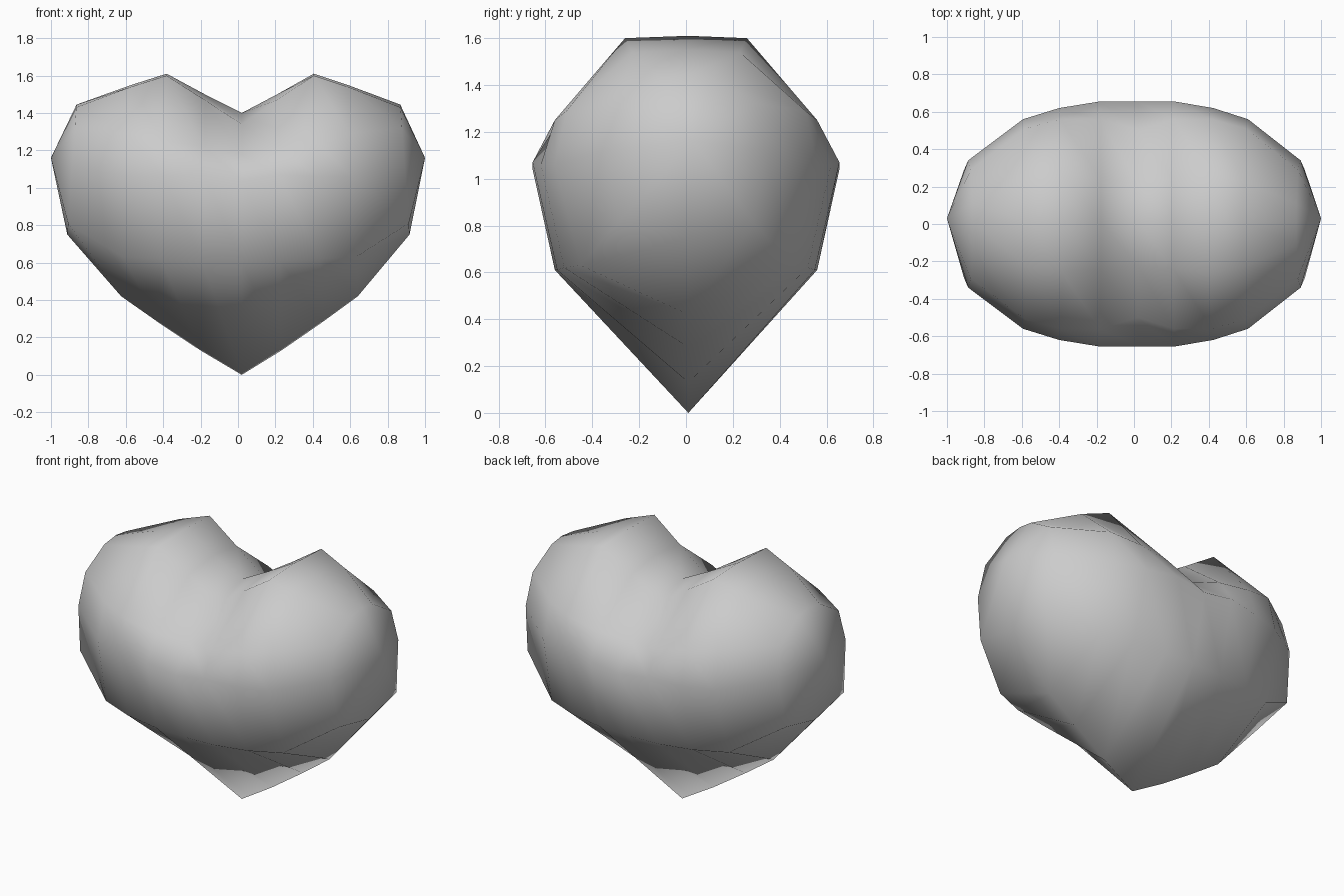
import bpy
import bmesh

cube = bpy.data.objects.get("Cube")
if cube:
    bpy.data.objects.remove(cube, do_unlink=True)


def make_material(name, colour):
    mat = bpy.data.materials.new(name)
    mat.use_nodes = True
    mat.diffuse_color = colour
    mat.node_tree.nodes["Principled BSDF"].inputs["Base Color"].default_value = colour
    return mat


# Half sections from the cleft out to the side:
# x, keel z, then (half depth, z) of lower flank, waist, shoulder, crown, then top z
HALF = [
    (0.0, 0.0, [(0.56, 0.61), (0.655, 1.04), (0.5, 1.18), (0.22, 1.34)], 1.4),
    (0.2, 0.13, [(0.55, 0.61), (0.655, 1.07), (0.56, 1.22), (0.24, 1.47)], 1.5),
    (0.41, 0.28, [(0.52, 0.62), (0.62, 1.06), (0.56, 1.25), (0.26, 1.6)], 1.61),
    (0.6, 0.42, [(0.45, 0.63), (0.56, 1.06), (0.51, 1.29), (0.23, 1.54)], 1.55),
    (0.89, 0.75, [(0.29, 0.81), (0.34, 1.12), (0.29, 1.32), (0.11, 1.43)], 1.445),
]


def add_section(bm, side, section):
    """One closed loop in depth and height, leaning inward towards the top."""
    x, keel, flank, top = section
    loop = [(0.01, keel)]
    loop += [(y, z) for y, z in flank]
    loop += [(0.01, top)]
    loop += [(-y, z) for y, z in reversed(flank)]
    shift = 0.02 * (1 - x)
    lean = 0.08 * x
    return [bm.verts.new((side * (x - lean * (z - 1.1)) + shift, y, z)) for y, z in loop]


# Loft the sections from one side tip to the other
bm = bmesh.new()
loops = [add_section(bm, -1, s) for s in reversed(HALF[1:])]
loops += [add_section(bm, 1, s) for s in HALF]
count = len(loops[0])
for a, b in zip(loops, loops[1:]):
    for i in range(count):
        j = (i + 1) % count
        bm.faces.new((a[i], a[j], b[j], b[i]))

# Close each side with a fan to a rounded tip
for side, loop in ((-1, loops[0]), (1, loops[-1])):
    tip = bm.verts.new((side, 0.03, 1.16))
    for i in range(count):
        bm.faces.new((loop[i], loop[(i + 1) % count], tip))

bmesh.ops.recalc_face_normals(bm, faces=bm.faces)
for face in bm.faces:
    face.smooth = True

mesh = bpy.data.meshes.new("heart_body")
bm.to_mesh(mesh)
bm.free()
mesh.materials.append(make_material("plain_grey", (0.6, 0.6, 0.6, 1.0)))
heart = bpy.data.objects.new("heart_body", mesh)
bpy.context.collection.objects.link(heart)
